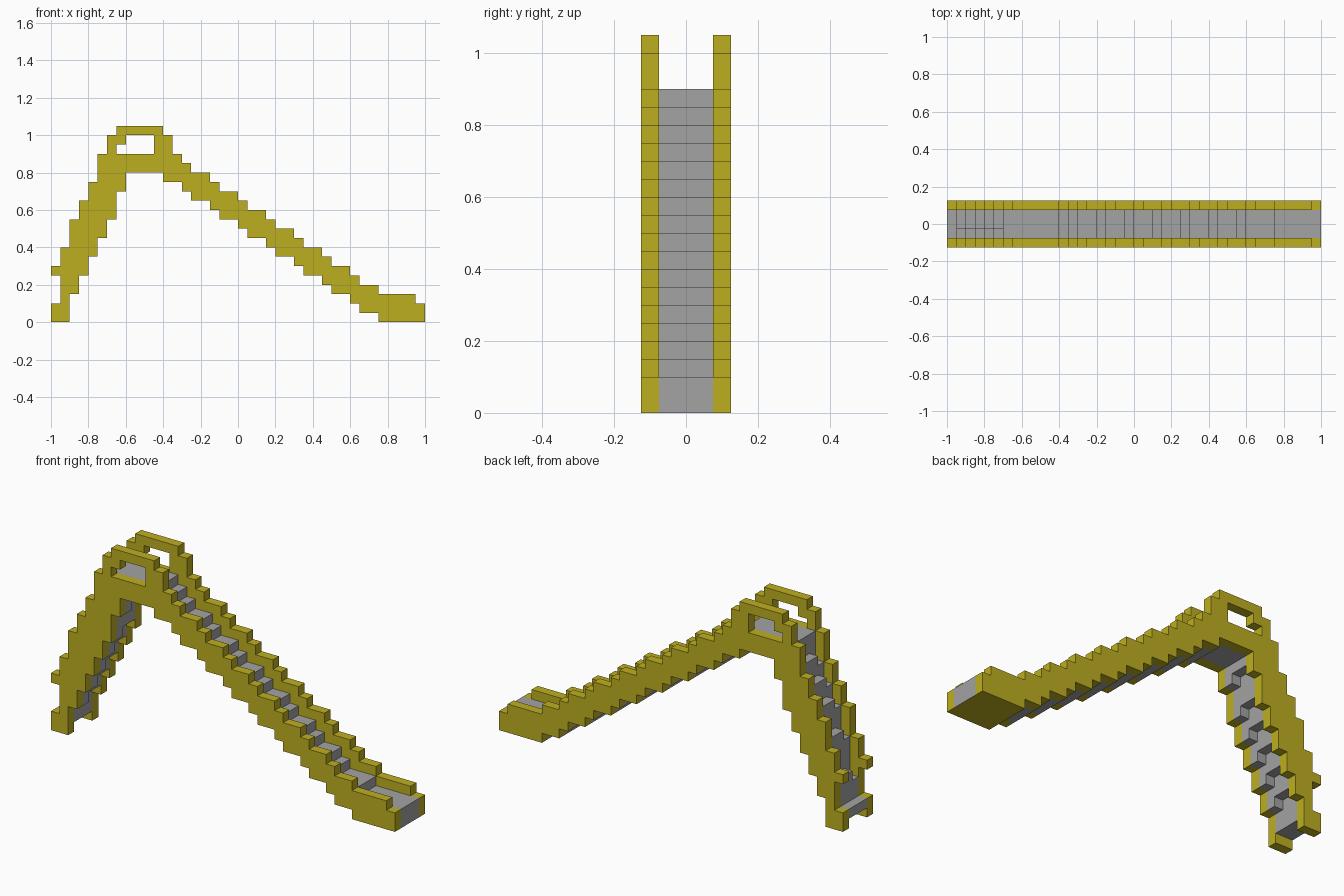
import bpy

U = 0.05  # block size

cube = bpy.data.objects.get("Cube")
if cube:
    bpy.data.objects.remove(cube, do_unlink=True)


def material(name, rgb):
    m = bpy.data.materials.new(name)
    m.use_nodes = True
    m.diffuse_color = (*rgb, 1)
    m.node_tree.nodes["Principled BSDF"].inputs["Base Color"].default_value = (*rgb, 1)
    return m


YELLOW = material("mustard yellow", (0.515, 0.428, 0.0144))
GREY = material("mid grey", (0.366, 0.366, 0.366))


def walk(start, moves):
    """Outline from block moves: R/L along x, U/D along z."""
    x, z = start
    points = [start]
    for move in moves.split():
        n = int(move[1:])
        x += {"R": n, "L": -n}.get(move[0], 0)
        z += {"U": n, "D": -n}.get(move[0], 0)
        points.append((x, z))
    return points[:-1] if points[-1] == points[0] else points


def slab(name, outlines, y0, y1, mats):
    """Extrude filled outlines (later ones are holes) between y0 and y1, in blocks."""
    curve = bpy.data.curves.new(name + "_profile", "CURVE")
    curve.dimensions = "2D"
    curve.fill_mode = "BOTH"
    curve.extrude = (y1 - y0) * U / 2
    for points in outlines:
        s = curve.splines.new("POLY")
        s.points.add(len(points) - 1)
        for p, (x, z) in zip(s.points, points):
            p.co = (x * U, z * U, 0, 1)
        s.use_cyclic_u = True
        s.use_smooth = False
    helper = bpy.data.objects.new(name + "_profile", curve)
    bpy.context.collection.objects.link(helper)
    deps = bpy.context.evaluated_depsgraph_get()
    mesh = bpy.data.meshes.new_from_object(helper.evaluated_get(deps))
    bpy.data.objects.remove(helper, do_unlink=True)
    # Stand the profile upright
    for v in mesh.vertices:
        x, z, d = v.co
        v.co = (x, (y0 + y1) * U / 2 - d, z)
    mesh.materials.clear()
    for m in mats:
        mesh.materials.append(m)
    for p in mesh.polygons:
        p.use_smooth = False
        p.material_index = 0
    obj = bpy.data.objects.new(name, mesh)
    bpy.context.collection.objects.link(obj)
    return obj


UNDERSIDE = " U1 L2" + " U1 L1 U1 L2" * 6 + " U1 L1 U1 L2 U1 L4"

# Side rails with a window in the handrail at the top
rail = walk((-5, 16),
            "R2 D1 R1 D1 " * 6 + "R2 D1 R4 D1 R1 D2 L5" + UNDERSIDE +
            " D2 L1 D3 L1 D2 L1 D2 L1 D2 L1 D2 L1 D3 L2"
            " U2 R1 U3 L1 U1 R1 U2 R1 U3 R1 U2 R1 U2 R1 U3 R1 U2 R1 U1"
            " R5 D1 R1 D2 R1 D1 R1 D1")
window = walk((-13, 18), "R4 U2 L3 D1 L1 D1")
for name, y0 in (("front_rail", -2.5), ("back_rail", 1.5)):
    slab(name, [rail, window], y0, y0 + 1, [YELLOW])

# Platform and stepped slide bed
bed = walk((-14, 18),
           "R6 D1 R1 D1 R1 D1 " + "R2 D1 R1 D1 " * 6 + "R3 D1 R5 D2 L5" +
           UNDERSIDE + " L2 U2")
floor = slab("platform_and_slide", [bed], -1.5, 1.5, [GREY, YELLOW])
# Yellow sole under the landing
for p in floor.data.polygons:
    if p.center.z < 0.01 and abs(p.normal.z) > 0.9:
        p.material_index = 1

# Climbing steps, the two halves staggered by one block
right_steps = walk((-12, 16),
                   "D2 L1 D3 L1 D2 L1 D2 L1 D2 L1 D2 L1 D2 L2 U1 R1"
                   " U2 R1 U4 R1 U3 R1 U2 R1 U2 R1 U1 R2")
left_steps = walk((-12, 16),
                  "D1 L1 D3 L1 D2 L1 D2 L1 D2 L1 D2 L1 D3 L2 U1 R1"
                  " U3 R1 U4 R1 U3 R1 U2 R1 U2 R3")
slab("climbing_steps_front", [right_steps], -1.5, -0.5, [GREY])
slab("climbing_steps_back", [left_steps], -0.5, 1.5, [GREY])
